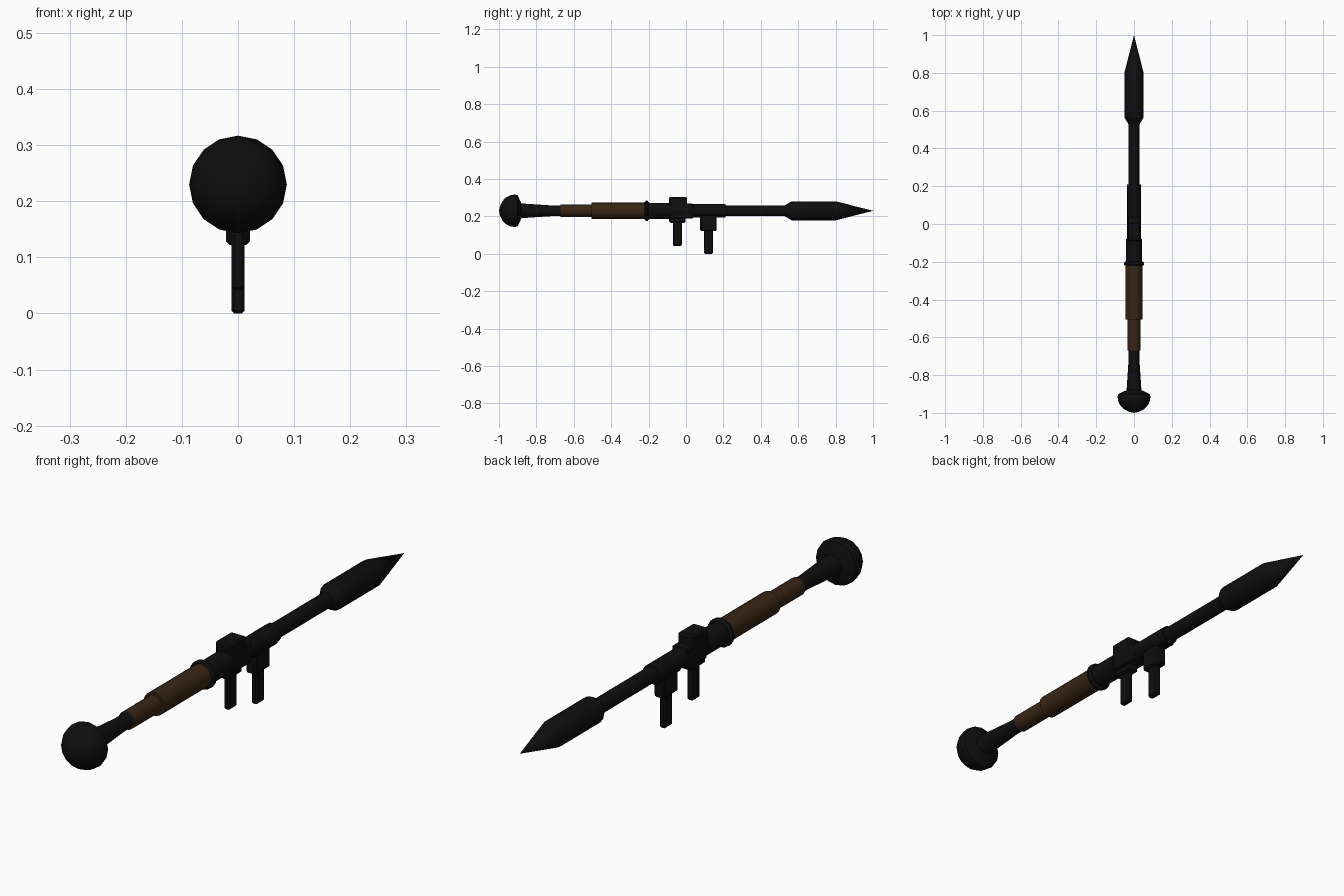
import bpy, bmesh, math

if "Cube" in bpy.data.objects:
    bpy.data.objects.remove(bpy.data.objects["Cube"])

AXIS_Z = 0.23   # height of the tube's centre line
SIDES = 16


def material(name, rgb):
    m = bpy.data.materials.new(name)
    m.diffuse_color = (*rgb, 1)
    m.use_nodes = True
    m.node_tree.nodes["Principled BSDF"].inputs["Base Color"].default_value = m.diffuse_color
    return m


black = material("black metal", (0.0045, 0.0045, 0.0047))
brown = material("dark wood", (0.040, 0.019, 0.007))


def finish(bm, name, mat, angle):
    bmesh.ops.recalc_face_normals(bm, faces=bm.faces)
    me = bpy.data.meshes.new(name)
    bm.to_mesh(me)
    bm.free()
    me.materials.append(mat)
    ob = bpy.data.objects.new(name, me)
    bpy.context.collection.objects.link(ob)
    bpy.ops.object.select_all(action='DESELECT')
    ob.select_set(True)
    bpy.context.view_layer.objects.active = ob
    bpy.ops.object.shade_smooth_by_angle(angle=math.radians(angle))
    return ob


def lathe(name, mat, profile):
    """Turn (y, radius) points around the tube axis; ends are capped."""
    bm = bmesh.new()
    rings = []
    for y, r in profile:
        n = 1 if r == 0 else SIDES
        rings.append([bm.verts.new((r * math.cos(math.tau * i / SIDES), y,
                                    AXIS_Z + r * math.sin(math.tau * i / SIDES)))
                      for i in range(n)])
    for a, b in zip(rings, rings[1:]):
        for i in range(SIDES):
            j = (i + 1) % SIDES
            quad = [a[i % len(a)], a[j % len(a)], b[j % len(b)], b[i % len(b)]]
            bm.faces.new(list(dict.fromkeys(quad)))
    for ring in (rings[0], rings[-1]):
        if len(ring) > 1:
            bm.faces.new(ring)
    return finish(bm, name, mat, 30)


def box(name, mat, half_x, y0, y1, z0, z1, bevel):
    bm = bmesh.new()
    bmesh.ops.create_cube(bm, size=1)
    for v in bm.verts:
        v.co = (v.co.x * 2 * half_x, (y0 + y1) / 2 + v.co.y * (y1 - y0),
                (z0 + z1) / 2 + v.co.z * (z1 - z0))
    bmesh.ops.bevel(bm, geom=bm.edges[:], offset=bevel, segments=1,
                    affect='EDGES', profile=0.5)
    return finish(bm, name, mat, 30)


# rocket: pointed warhead and its shaft
lathe("warhead", black, [(0.53, 0.03), (0.565, 0.051), (0.80, 0.051), (1.0, 0)])
lathe("rocket_shaft", black, [(0.15, 0.029), (0.54, 0.029)])

# launcher tube and collar
lathe("front_tube", black, [(-0.10, 0.036), (0.21, 0.036)])
lathe("rear_tube", black, [(-0.22, 0.043), (-0.08, 0.043)])
lathe("collar", black, [(-0.221, 0.046), (-0.215, 0.054), (-0.205, 0.054), (-0.198, 0.046)])

# wooden heat guard in two steps
lathe("wood_guard_thick", brown, [(-0.505, 0.044), (-0.215, 0.044)])
lathe("wood_guard_thin", brown, [(-0.67, 0.034), (-0.50, 0.034)])

# flared exhaust and rounded bell
lathe("exhaust_cone", black, [(-0.90, 0.041), (-0.86, 0.038), (-0.77, 0.032),
                              (-0.71, 0.028), (-0.66, 0.028)])
dome = [(-0.915 - 0.083 * math.cos(a), 0.087 * math.sin(a))
        for a in (math.radians(18 * i) for i in range(1, 6))]
lathe("exhaust_bell", black, [(-1.0, 0)] + dome + [(-0.900, 0.083), (-0.880, 0.040)])

# sight block and receiver
box("sight_block", black, 0.033, -0.09, 0.005, 0.23, 0.304, 0.006)
box("receiver", black, 0.033, -0.08, 0.04, 0.19, 0.268, 0.005)

# two grips, each with a mounting bracket
for label, y, bracket_z, grip_z in (("rear", -0.046, 0.166, 0.042),
                                    ("front", 0.12, 0.122, 0.0)):
    box(label + "_bracket", black, 0.021, y - 0.044, y + 0.044, bracket_z, 0.215, 0.006)
    box(label + "_grip", black, 0.012, y - 0.024, y + 0.024, grip_z, 0.2, 0.005)
box("grip_rail", black, 0.021, 0.06, 0.21, 0.193, 0.225, 0.003)
